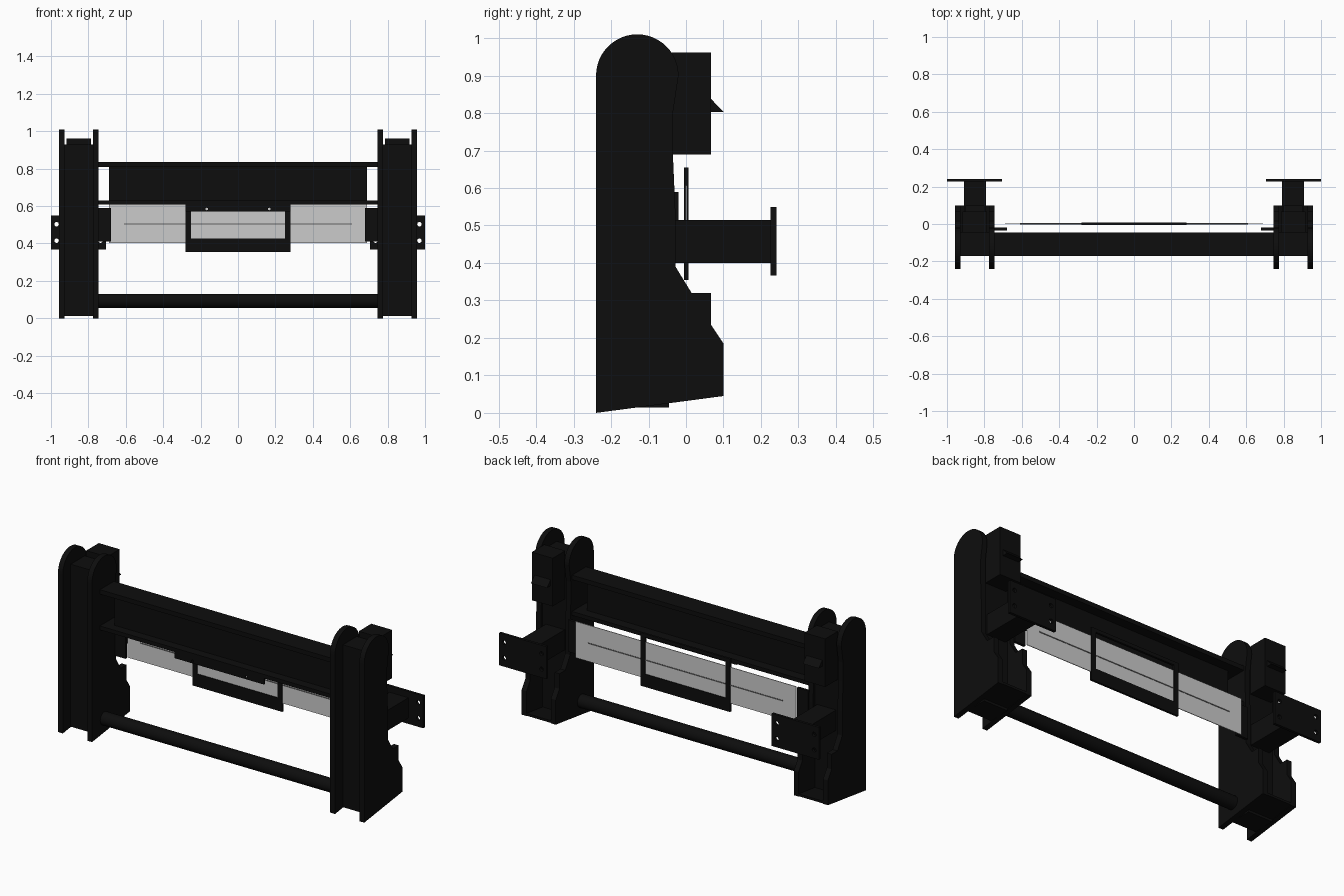
import bpy, bmesh
from math import pi, cos, sin
from mathutils import Matrix

if "Cube" in bpy.data.objects:
    bpy.data.objects.remove(bpy.data.objects["Cube"])


def material(name, rgb):
    m = bpy.data.materials.new(name)
    m.diffuse_color = (*rgb, 1)
    m.use_nodes = True
    m.node_tree.nodes["Principled BSDF"].inputs["Base Color"].default_value = m.diffuse_color
    return m


BLACK = material("black_paint", (0.004, 0.004, 0.004))
LINE = material("dark_line", (0.12, 0.12, 0.12))


def finish(name, bm, mat=BLACK):
    bmesh.ops.recalc_face_normals(bm, faces=bm.faces)
    me = bpy.data.meshes.new(name)
    bm.to_mesh(me)
    bm.free()
    ob = bpy.data.objects.new(name, me)
    bpy.context.collection.objects.link(ob)
    if mat:
        me.materials.append(mat)
    return ob


def box(name, x, y, z, mat=BLACK):
    bm = bmesh.new()
    size = Matrix.Diagonal((x[1] - x[0], y[1] - y[0], z[1] - z[0], 1))
    mid = Matrix.Translation([(a + b) / 2 for a, b in (x, y, z)])
    bmesh.ops.create_cube(bm, size=1, matrix=mid @ size)
    return finish(name, bm, mat)


def side_profile(name, pts, x0, x1):
    """Extrude a (y, z) outline from x0 to x1."""
    bm = bmesh.new()
    f = bm.faces.new([bm.verts.new((x0, y, z)) for y, z in pts])
    r = bmesh.ops.extrude_face_region(bm, geom=[f])
    bmesh.ops.translate(bm, vec=(x1 - x0, 0, 0),
                        verts=[v for v in r["geom"] if isinstance(v, bmesh.types.BMVert)])
    return finish(name, bm)


def cylinder(name, centre, radius, length, axis, segs=32):
    bm = bmesh.new()
    rot = Matrix.Rotation(pi / 2, 4, 'Y' if axis == 'X' else 'X')
    bmesh.ops.create_cone(bm, cap_ends=True, segments=segs, radius1=radius, radius2=radius,
                          depth=length, matrix=Matrix.Translation(centre) @ rot)
    return finish(name, bm)


def drill(ob, centres, radius, axis='Y', length=0.06):
    for c in centres:
        cut = cylinder(ob.name + "_hole_cutter", c, radius, length, axis, 16)
        cut.hide_render = True
        cut.hide_viewport = True
        m = ob.modifiers.new("hole", 'BOOLEAN')
        m.operation = 'DIFFERENCE'
        m.object = cut


# rounded side plate outline
outline = [(-0.24, 0.0), (0.10, 0.045), (0.10, 0.185), (0.067, 0.235), (0.067, 0.32),
           (0.015, 0.32), (-0.028, 0.39), (-0.028, 0.53), (-0.035, 0.69), (-0.035, 0.8)]
outline += [(-0.13 + 0.11 * cos(pi * i / 24), 0.90 + 0.11 * sin(pi * i / 24)) for i in range(25)]

for s, side in ((-1, "left"), (1, "right")):
    def span(a, b):
        return tuple(sorted((s * a, s * b)))

    # column plates and the section between them
    side_profile(side + "_inner_plate", outline, *span(0.745, 0.775))
    side_profile(side + "_outer_plate", outline, *span(0.928, 0.958))
    box(side + "_column", span(0.775, 0.928), (-0.17, -0.045), (0.015, 0.93))
    side_profile(side + "_foot_plate", [(-0.17, 0.012), (0.10, 0.047), (0.10, 0.06), (-0.17, 0.025)],
                 *span(0.775, 0.928))
    # upper mounting block with its hook
    box(side + "_mounting_block", span(0.787, 0.918), (-0.045, 0.067), (0.69, 0.962))
    side_profile(side + "_hook", [(0.06, 0.845), (0.10, 0.803), (0.06, 0.803)], *span(0.80, 0.90))
    # rearward arm with bolted end plate
    box(side + "_arm", span(0.79, 0.908), (-0.05, 0.228), (0.40, 0.515))
    end = box(side + "_end_plate", span(0.705, 1.0), (0.226, 0.241), (0.367, 0.55))
    drill(end, [(s * x, 0.233, z) for x in (0.735, 0.97) for z in (0.415, 0.503)], 0.012)
    # tab joining the column to the panel
    box(side + "_panel_tab", span(0.68, 0.75), (-0.035, -0.02), (0.41, 0.59))

# upper beam: two flanges and a shorter web
box("beam_top_flange", (-0.75, 0.75), (-0.17, -0.045), (0.81, 0.835))
box("beam_bottom_flange", (-0.75, 0.75), (-0.17, -0.045), (0.608, 0.63))
box("beam_web", (-0.69, 0.69), (-0.12, -0.10), (0.625, 0.815))

# lower cross tube
tube = cylinder("lower_tube", (0, -0.13, 0.093), 0.037, 1.5, 'X')
bpy.context.view_layer.objects.active = tube
tube.select_set(True)
bpy.ops.object.shade_smooth_by_angle()

# grey panel with centre line
box("panel", (-0.69, 0.69), (-0.001, 0.003), (0.402, 0.607), None)
box("panel_line", (-0.61, 0.61), (-0.003, 0.005), (0.502, 0.508), LINE)

# black frame around the panel centre
for n, x, z in (("left", (-0.28, -0.252), (0.355, 0.655)), ("right", (0.252, 0.28), (0.355, 0.655)),
                ("bottom", (-0.252, 0.252), (0.355, 0.427)), ("top", (-0.252, 0.252), (0.635, 0.655))):
    box("frame_" + n, x, (-0.005, 0.007), z)

# bracket hanging below the beam
box("bracket_shelf", (-0.28, 0.28), (-0.168, -0.05), (0.60, 0.608))
lip = box("bracket_lip", (-0.28, 0.28), (-0.168, -0.158), (0.572, 0.604))
drill(lip, [(x, -0.163, 0.584) for x in (-0.167, 0.167)], 0.007)
